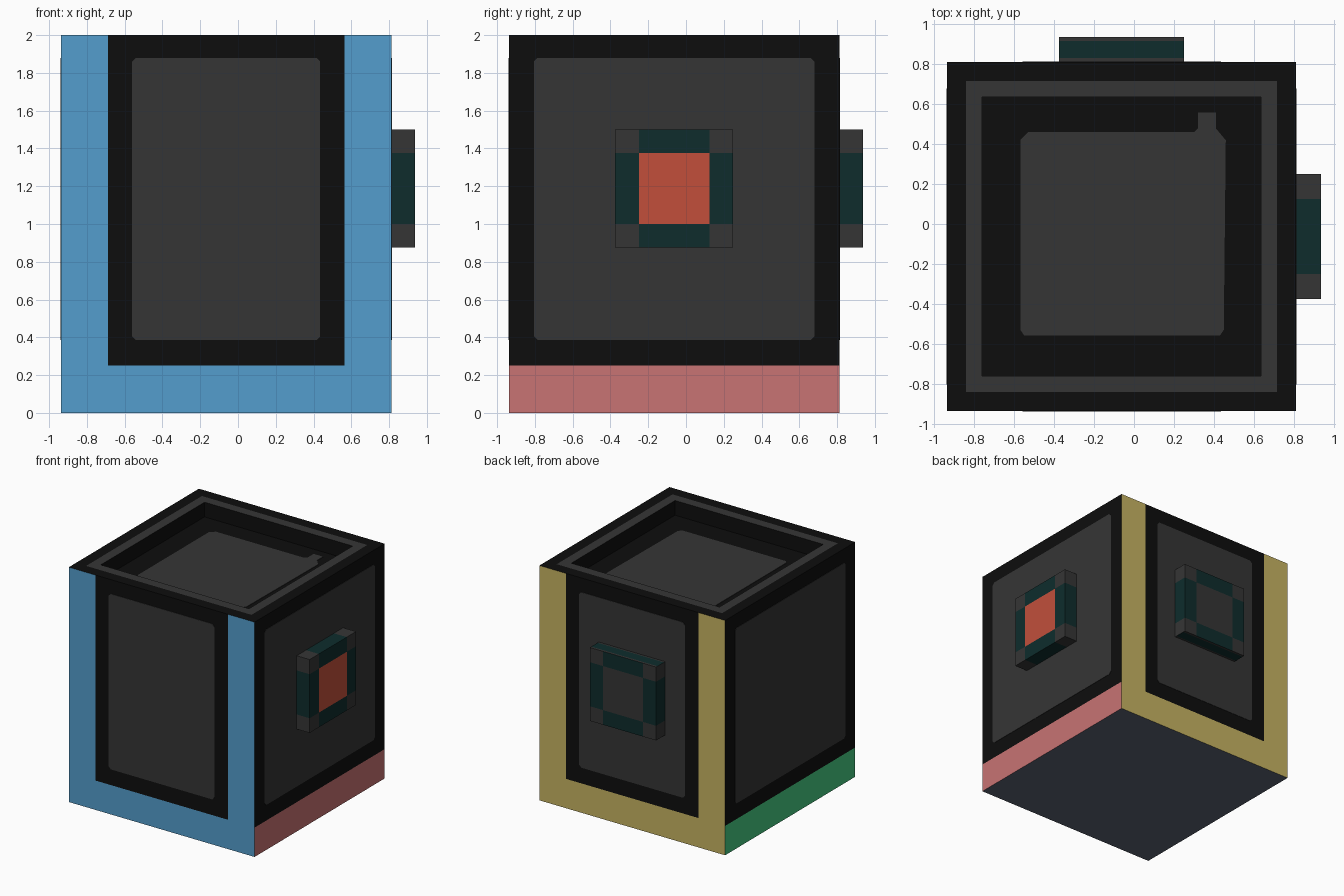
import bpy, bmesh
from mathutils import Vector

cube = bpy.data.objects.get("Cube")
if cube:
    bpy.data.objects.remove(cube, do_unlink=True)


def linear(c):
    c /= 255
    return c / 12.92 if c <= 0.04045 else ((c + 0.055) / 1.055) ** 2.4


PALETTE = {
    "black": (13, 13, 13), "grey": (53, 53, 53), "blue": (83, 158, 205),
    "pink": (200, 115, 115), "yellow": (199, 180, 98), "green": (69, 202, 129),
    "slate": (90, 98, 116), "dark_teal": (14, 44, 44), "orange_red": (194, 79, 59),
}
NAMES = list(PALETTE)
MATS = []
for name, rgb in PALETTE.items():
    m = bpy.data.materials.new(name)
    m.use_nodes = True
    col = (*[linear(c) for c in rgb], 1)
    m.diffuse_color = col
    bsdf = m.node_tree.nodes["Principled BSDF"]
    bsdf.inputs["Base Color"].default_value = col
    bsdf.inputs["Roughness"].default_value = 0.8
    MATS.append(m)

U = 0.125           # modelling unit
MID = -U / 2        # centre of the body in x and y
HALF = 7 * U        # half width of the body
WALL = MID + HALF   # outer face on the +x and +y sides


def finish(name, bm, rule):
    """Colour faces by a rule and link the mesh as an object."""
    bmesh.ops.recalc_face_normals(bm, faces=bm.faces[:])
    bm.normal_update()
    for f in bm.faces:
        f.material_index = NAMES.index(rule(f.calc_center_median(), f.normal))
    mesh = bpy.data.meshes.new(name)
    bm.to_mesh(mesh)
    bm.free()
    for m in MATS:
        mesh.materials.append(m)
    ob = bpy.data.objects.new(name, mesh)
    bpy.context.scene.collection.objects.link(ob)
    return ob


def box(size, centre):
    bm = bmesh.new()
    bmesh.ops.create_cube(bm, size=1)
    for v in bm.verts:
        v.co = Vector(a * s + c for a, s, c in zip(v.co, size, centre))
    return bm


def cut(bm, axis, value, faces=None):
    """Slice faces along a plane across one axis."""
    faces = faces or bm.faces[:]
    geom = set(faces)
    for f in faces:
        geom.update(f.edges)
        geom.update(f.verts)
    co, no = Vector(), Vector()
    co[axis], no[axis] = value, 1
    bmesh.ops.bisect_plane(bm, geom=list(geom), plane_co=co, plane_no=no, dist=1e-5)


# Body: box with a sunken top and coloured bands around the foot
body = box((2 * HALF, 2 * HALF, 2), (MID, MID, 1))
body.normal_update()
lid = max(body.faces, key=lambda f: f.calc_center_median().z)
bmesh.ops.inset_individual(body, faces=[lid], thickness=0.135)
bmesh.ops.inset_individual(body, faces=[lid], thickness=2 * U - 0.135)
ext = bmesh.ops.extrude_discrete_faces(body, faces=[lid])
bmesh.ops.translate(body, verts=list(ext["faces"][0].verts), vec=(0, 0, -U))


def outer(only_y=False):
    body.normal_update()
    return [f for f in body.faces
            if abs(abs(f.calc_center_median().y - MID) - HALF) < 1e-3 and abs(f.normal.y) > 0.9
            or not only_y and abs(abs(f.calc_center_median().x - MID) - HALF) < 1e-3
            and abs(f.normal.x) > 0.9]


cut(body, 2, 2 * U, outer())
for s in (-1, 1):
    cut(body, 0, MID + s * 5 * U, outer(True))


def body_colour(c, n):
    if n.z < -0.9:
        return "slate"
    if n.z > 0.9:
        reach = max(abs(c.x - MID), abs(c.y - MID))
        return "grey" if c.z > 1.95 and reach < HALF - 0.135 else "black"
    if max(abs(c.x - MID), abs(c.y - MID)) < HALF - 0.01:
        return "black"          # walls of the sunken top
    low = c.z < 2 * U
    if abs(n.x) > 0.9:
        return ("pink" if n.x > 0 else "green") if low else "black"
    if low or abs(c.x - MID) > 5 * U:
        return "blue" if n.y < 0 else "yellow"
    return "black"


finish("body", body, body_colour)


def panel(name, points, place, normal):
    """Thin grey plate from an outline, laid on a surface."""
    bm = bmesh.new()
    face = bm.faces.new([bm.verts.new(place(u, v)) for u, v in points])
    ext = bmesh.ops.extrude_face_region(bm, geom=[face])
    moved = [g for g in ext["geom"] if isinstance(g, bmesh.types.BMVert)]
    bmesh.ops.translate(bm, verts=moved, vec=Vector(normal) * 0.003)
    finish(name, bm, lambda c, n: "grey")


def outline(u0, u1, v0, v1, r=0.02):
    return [(u0 + r, v0), (u1 - r, v0), (u1, v0 + r), (u1, v1 - r),
            (u1 - r, v1), (u0 + r, v1), (u0, v1 - r), (u0, v0 + r)]


# Grey panels on the four sides
narrow = outline(-0.56, 0.435, 0.385, 1.88)
wide = outline(-0.805, 0.68, 0.385, 1.88)
BACKWALL = MID - HALF
panel("front_panel", narrow, lambda u, v: (u, BACKWALL, v), (0, -1, 0))
panel("back_panel", narrow, lambda u, v: (u, WALL, v), (0, 1, 0))
panel("left_panel", wide, lambda u, v: (WALL, u, v), (1, 0, 0))
panel("right_panel", wide, lambda u, v: (BACKWALL, u, v), (-1, 0, 0))

# Floor panel of the sunken top, with a small tab at the back
floor = [(-0.55, -0.56), (0.43, -0.56), (0.45, -0.53), (0.46, 0.42), (0.41, 0.48),
         (0.41, 0.56), (0.32, 0.56), (0.32, 0.48), (0.30, 0.46), (-0.53, 0.46),
         (-0.57, 0.42), (-0.57, -0.53)]
panel("top_floor_panel", floor, lambda u, v: (u, v, 2 - U), (0, 0, 1))


# Raised square fittings on the +x and +y sides
def fitting(name, axis, centre_colour):
    other = 1 - axis
    size, centre = [5 * U] * 3, [MID, MID, 9.5 * U]
    size[axis], centre[axis] = U, WALL + U / 2
    bm = box(size, centre)
    for s in (-1, 1):
        cut(bm, other, centre[other] + s * 1.5 * U)
        cut(bm, 2, centre[2] + s * 1.5 * U)
        if axis == 1:
            cut(bm, 1, centre[1] + s * 0.0425,
                [f for f in bm.faces if abs(f.normal.z) > 0.9])

    def colour(c, n):
        if axis == 1 and abs(n.z) > 0.9:
            return "grey" if abs(c.y - centre[1]) > 0.0425 else "dark_teal"
        edges = sum(abs(c[i] - centre[i]) > 1.5 * U for i in (other, 2))
        return (centre_colour, "dark_teal", "grey")[edges]

    finish(name, bm, colour)


fitting("left_fitting", 0, "orange_red")
fitting("back_fitting", 1, "grey")
